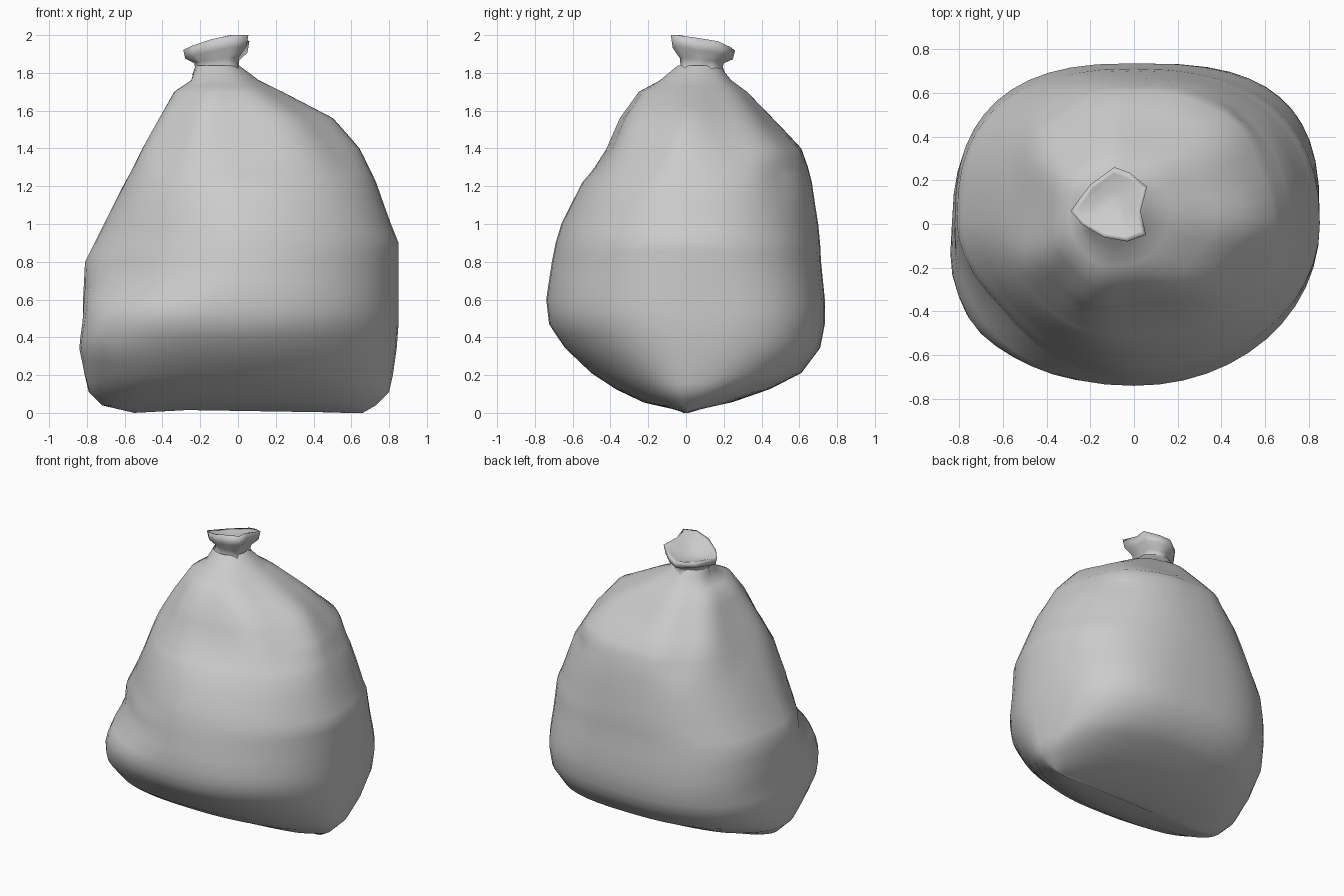
import bpy, bmesh, math
from mathutils import Vector

SEG = 48

# Silhouette of the sack: z, left, right, front, back
PROFILE = [
    (0.00, -0.55, 0.66, -0.03, 0.03),
    (0.04, -0.72, 0.73, -0.23, 0.25),
    (0.11, -0.79, 0.80, -0.37, 0.44),
    (0.20, -0.81, 0.82, -0.50, 0.61),
    (0.34, -0.83, 0.84, -0.64, 0.71),
    (0.47, -0.82, 0.85, -0.725, 0.735),
    (0.60, -0.82, 0.85, -0.74, 0.735),
    (0.80, -0.81, 0.85, -0.71, 0.715),
    (0.90, -0.76, 0.85, -0.69, 0.71),
    (1.00, -0.71, 0.81, -0.66, 0.70),
    (1.22, -0.60, 0.73, -0.55, 0.665),
    (1.30, -0.56, 0.685, -0.485, 0.64),
    (1.40, -0.51, 0.63, -0.42, 0.60),
    (1.56, -0.42, 0.49, -0.35, 0.45),
    (1.70, -0.34, 0.23, -0.25, 0.32),
    (1.76, -0.25, 0.11, -0.14, 0.24),
    (1.84, -0.22, 0.005, -0.042, 0.175),
]

# Squareness of each quarter: z, back right, back left, front left, front right
SQUARENESS = [
    (0.00, 1.8, 1.8, 2.0, 1.7),
    (0.15, 2.5, 2.2, 2.6, 1.8),
    (0.35, 2.9, 2.5, 2.6, 1.95),
    (0.52, 2.9, 2.6, 2.5, 2.05),
    (0.58, 2.8, 2.6, 2.3, 2.05),
    (0.70, 2.6, 2.6, 1.7, 2.0),
    (0.95, 2.3, 2.5, 1.65, 2.0),
    (1.15, 2.3, 2.5, 1.85, 2.0),
    (1.36, 2.4, 2.4, 2.3, 2.0),
    (1.52, 2.0, 2.4, 2.3, 2.0),
    (1.82, 2.0, 2.0, 2.0, 2.0),
]

# Local folds and bulges: position, radius, amount outwards
FOLDS = [
    ((-0.62, -0.38, 0.74), 0.15, -0.02),
    ((-0.83, -0.22, 0.35), 0.16, 0.02),
    ((-0.70, -0.42, 0.40), 0.17, 0.03),
    ((0.50, 0.48, 1.24), 0.10, -0.03),
    ((0.20, 0.58, 1.39), 0.13, 0.03),
]


def sample(table, z):
    for a, b in zip(table, table[1:]):
        if z <= b[0]:
            t = (z - a[0]) / (b[0] - a[0])
            return [p + (q - p) * t for p, q in zip(a[1:], b[1:])]
    return list(table[-1][1:])


def loft(name, rings, cap_start, cap_end):
    bm = bmesh.new()
    loops = [[bm.verts.new(p) for p in ring] for ring in rings]
    n = len(rings[0])
    for lo, hi in zip(loops, loops[1:]):
        for i in range(n):
            j = (i + 1) % n
            bm.faces.new((lo[i], lo[j], hi[j], hi[i]))
    if cap_start:
        bm.faces.new(loops[0][::-1])
    if cap_end:
        bm.faces.new(loops[-1])
    mesh = bpy.data.meshes.new(name)
    bm.to_mesh(mesh)
    bm.free()
    ob = bpy.data.objects.new(name, mesh)
    bpy.context.collection.objects.link(ob)
    for p in mesh.polygons:
        p.use_smooth = True
    return ob


def sack_ring(z):
    left, right, front, back = sample(PROFILE, z)
    power = sample(SQUARENESS, z)
    up = max(0.0, (z - 1.2) / 0.64)
    cx, cy = -0.10 * up, 0.065 * up
    ring = []
    for i in range(SEG):
        t = 2 * math.pi * i / SEG
        c, s = math.cos(t), math.sin(t)
        n = power[int(4 * i / SEG)]
        a = right - cx if c > 0 else cx - left
        b = back - cy if s > 0 else cy - front
        # Pleats gathered towards the tie
        pleat = 1 + 0.03 * math.sin(math.pi * min(up, 1)) * math.cos(7 * t + 0.6)
        p = Vector((cx + pleat * a * math.copysign(abs(c) ** (2 / n), c),
                    cy + pleat * b * math.copysign(abs(s) ** (2 / n), s), z))
        out = Vector((p.x - cx, p.y - cy, 0)).normalized()
        for pos, rad, amount in FOLDS:
            d = (p - Vector(pos)).length / rad
            p = p + out * amount * math.exp(-d * d)
        # Slight arch along the bottom seam
        p.z += 0.02 * max(0, 1 - (p.x / 0.55) ** 2) * max(0, 1 - z / 0.4)
        ring.append(p)
    return ring


# Filled sack
levels = []
for lo, hi in zip(PROFILE, PROFILE[1:]):
    levels += [lo[0], (lo[0] + hi[0]) / 2]
levels.append(PROFILE[-1][0])
loft("sack_body", [sack_ring(z) for z in levels], True, False)

# Tied neck with a flared, open mouth
RIM = [(0.055, -0.05), (0.03, 0.06), (0.06, 0.17), (-0.02, 0.235), (-0.09, 0.26),
       (-0.20, 0.18), (-0.29, 0.06), (-0.24, 0.0), (-0.14, -0.06), (-0.03, -0.08)]


def neck_ring(scale, z, tilt):
    cx, cy = -0.107, 0.07
    ring = []
    for x, y in RIM:
        dz = (0.20 * (x + 0.115) - 0.22 * (y - 0.09)) * tilt
        ring.append((cx + (x - cx) * scale, cy + (y - cy) * scale, min(2.0, z + dz)))
    return ring


loft("tied_neck", [neck_ring(*r) for r in (
    (0.74, 1.79, 0), (0.66, 1.83, 0), (0.68, 1.86, 0.3), (0.94, 1.895, 0.7),
    (1.0, 1.95, 1), (0.85, 1.945, 1), (0.45, 1.91, 0.5))], False, True)
